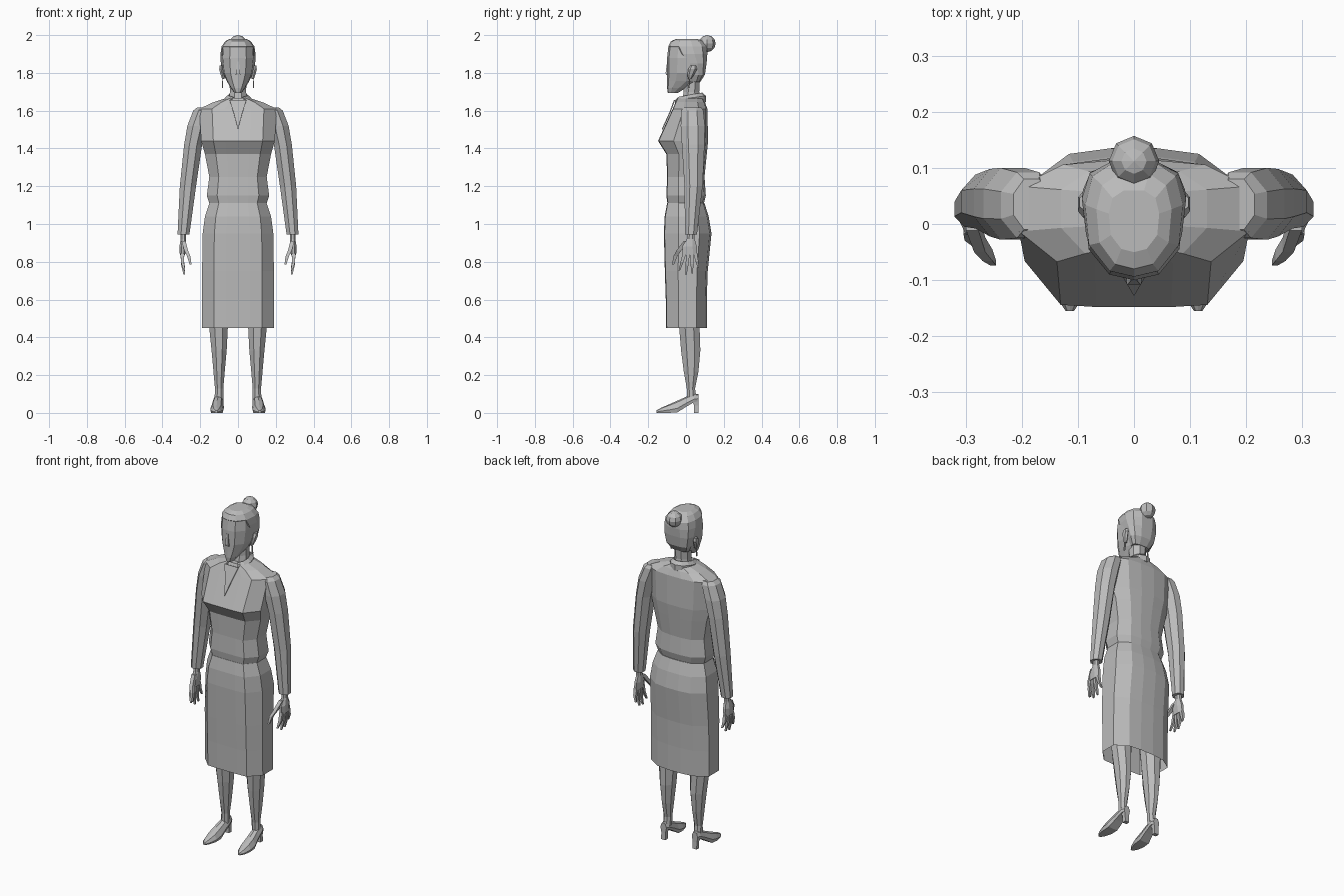
import bpy, bmesh, math
from mathutils import Vector

cube = bpy.data.objects.get("Cube")
if cube:
    bpy.data.objects.remove(cube, do_unlink=True)

grey = bpy.data.materials.new("plain grey")
grey.use_nodes = True
grey.diffuse_color = (0.5, 0.5, 0.5, 1)
grey.node_tree.nodes["Principled BSDF"].inputs["Base Color"].default_value = (0.5, 0.5, 0.5, 1)


def half_shape(points):
    """Complete a right-hand half outline by reflecting it."""
    return points + [(-x, y) for x, y in reversed(points) if x > 0]


def polygon(sides, turn=0.5):
    grow = 1 / math.cos(math.pi / sides)
    steps = [(i + turn) * math.tau / sides for i in range(sides)]
    return [(grow * math.sin(a), -grow * math.cos(a)) for a in steps]


BODY = half_shape([(0, -1), (.34, -1), (.67, -.97), (1, -.38), (1, .5), (.62, .92), (.22, 1), (0, 1)])
HEAD = half_shape([(0, -1), (.5, -.9), (.92, -.45), (1, .25), (.85, .75), (.4, 1)])
OCTAGON = polygon(8)
HEXAGON = polygon(6, 0)
BOX = polygon(4)
BOX = [(x / abs(x), y / abs(y)) for x, y in BOX]
SHOE = half_shape([(0, 1), (.6, .75), (1, -.3), (.85, -1)])


def finish(name, bm, mirror=False):
    bmesh.ops.recalc_face_normals(bm, faces=bm.faces)
    mesh = bpy.data.meshes.new(name)
    bm.to_mesh(mesh)
    bm.free()
    obj = bpy.data.objects.new(name, mesh)
    bpy.context.collection.objects.link(obj)
    mesh.materials.append(grey)
    if mirror:
        obj.modifiers.new("other_side", 'MIRROR')
    return obj


def skin(name, loops, mirror=False, bottom=True, top=True):
    """Join successive loops of points with quads."""
    bm = bmesh.new()
    rows = [[bm.verts.new(p) for p in loop] for loop in loops]
    n = len(rows[0])
    for a, b in zip(rows, rows[1:]):
        for i in range(n):
            j = (i + 1) % n
            bm.faces.new((a[i], a[j], b[j], b[i]))
    if bottom:
        bm.faces.new(rows[0])
    if top:
        bm.faces.new(rows[-1])
    return finish(name, bm, mirror)


def loft(name, shape, rings, along_y=False, **options):
    """Each ring is height, x range, y range (or y, x range, z range)."""
    loops = []
    for h, x0, x1, v0, v1 in rings:
        flat = [((x0 + x1 + px * (x1 - x0)) / 2, (v0 + v1 + pv * (v1 - v0)) / 2)
                for px, pv in shape]
        loops.append([(x, h, v) if along_y else (x, v, h) for x, v in flat])
    return skin(name, loops, **options)


def centred(name, shape, rings, **options):
    return loft(name, shape, [(z, -w, w, y0, y1) for z, w, y0, y1 in rings], **options)


# Clothes on the trunk
centred("skirt", BODY, [
    (.45, .19, -.105, .11), (.6, .19, -.107, .11), (.75, .19, -.112, .115),
    (.95, .187, -.117, .135), (1.04, .175, -.113, .12), (1.11, .152, -.1, .098)],
    bottom=False)
centred("blouse", BODY, [
    (1.1, .148, -.097, .092), (1.15, .165, -.104, .105), (1.25, .152, -.1, .098),
    (1.37, .175, -.104, .11), (1.44, .195, -.148, .117), (1.61, .205, -.07, .113),
    (1.645, .13, -.055, .1), (1.667, .06, -.045, .09)])

# Open neckline, a thin plate lying on the chest
neckline = bmesh.new()
corners = [(0, -.123, 1.5), (.024, -.082, 1.59), (.045, -.058, 1.655),
           (-.045, -.058, 1.655), (-.024, -.082, 1.59)]
neckline.faces.new([neckline.verts.new(p) for p in corners])
plate = finish("neckline", neckline)
plate.modifiers.new("thickness", 'SOLIDIFY').thickness = .006

# Rolled collar, open at the front and higher at the back
collar = []
for i in range(11):
    a = math.radians(30 + 30 * i)
    out = Vector((math.sin(a), -math.cos(a), 0))
    middle = Vector((.052 * out.x, .018 + .068 * out.y, 1.65 + .012 * out.y))
    collar.append([middle + out * (.019 * px) + Vector((0, 0, .029 * pz)) for px, pz in HEXAGON])
skin("collar", collar)

# Sleeves
loft("sleeves", OCTAGON, [
    (.945, .257, .32, -.005, .058), (1.2, .222, .308, -.008, .088),
    (1.42, .19, .285, -.022, .098), (1.52, .165, .268, -.028, .1),
    (1.6, .14, .237, -.025, .092), (1.618, .15, .215, -.01, .08)], mirror=True)

# Hands: palm, four fingers and a thumb
loft("palms", OCTAGON, [
    (.835, .28, .308, -.018, .06), (.88, .274, .31, -.02, .058),
    (.92, .275, .304, .004, .046), (.96, .275, .304, .008, .046)], mirror=True)
for i, (tip_y, tip_z) in enumerate([(-.035, .755), (.0, .733), (.033, .738), (.066, .77)]):
    y = -.008 + .019 * i
    mid_y, mid_z = (y + tip_y) / 2, (.84 + tip_z) / 2
    loft("fingers_%d" % (i + 1), BOX, [
        (tip_z, .28, .289, tip_y - .004, tip_y + .004),
        (mid_z, .286, .302, mid_y - .008, mid_y + .008),
        (.845, .284, .304, y - .009, y + .009)], mirror=True)
loft("thumbs", BOX, [
    (.785, .246, .256, -.074, -.064), (.83, .252, .27, -.066, -.046),
    (.86, .265, .285, -.05, -.024), (.91, .277, .299, -.012, .015)], mirror=True)

# Legs
loft("legs", OCTAGON, [
    (.07, .078, .124, .004, .055), (.13, .078, .122, .004, .048),
    (.22, .07, .13, -.012, .066), (.33, .06, .14, -.026, .076),
    (.45, .054, .152, -.036, .072), (.6, .045, .16, -.05, .08)], mirror=True)

# Heeled shoes
loft("shoes", SHOE, [
    (-.155, .107, .122, 0, .014), (-.13, .09, .138, 0, .028),
    (-.09, .077, .147, 0, .045), (-.045, .075, .146, .003, .065),
    (.0, .076, .136, .032, .085), (.045, .076, .13, .058, .102),
    (.065, .084, .122, .062, .1)], along_y=True, mirror=True)
loft("shoe_heels", BOX, [
    (0, .09, .117, .043, .067), (.04, .09, .117, .043, .065),
    (.075, .083, .123, .025, .065)], mirror=True)

# Neck and head
centred("neck", OCTAGON, [
    (1.63, .05, -.025, .08), (1.7, .043, -.012, .07), (1.79, .046, -.015, .075)])
centred("face", HEAD, [
    (1.693, .018, -.096, -.045), (1.72, .038, -.1, .0), (1.757, .06, -.1, .065),
    (1.8, .079, -.1, .09), (1.88, .088, -.1, .1), (1.935, .083, -.094, .1),
    (1.968, .06, -.075, .08)])
centred("nose", BOX, [
    (1.79, .013, -.106, -.09), (1.8, .011, -.108, -.09), (1.86, .005, -.1, -.09)])

# Pulled-back hair and its bun
centred("hair", HEAD, [
    (1.752, .056, .02, .075), (1.79, .078, .01, .1), (1.85, .091, -.02, .109),
    (1.9, .093, -.068, .113), (1.94, .087, -.094, .111), (1.968, .067, -.08, .09),
    (1.98, .045, -.05, .06)])
bun = bmesh.new()
bmesh.ops.create_uvsphere(bun, u_segments=8, v_segments=6, radius=.045)
bmesh.ops.translate(bun, verts=bun.verts, vec=(0, .112, 1.955))
finish("hair_bun", bun)

# Ears and drop earrings
loft("ears", HEXAGON, [
    (1.768, .07, .084, .012, .028), (1.79, .074, .092, .01, .04),
    (1.82, .08, .1, .014, .056), (1.838, .08, .097, .026, .052)], mirror=True)
loft("earrings", BOX, [
    (1.72, .08, .086, .014, .022), (1.775, .078, .082, .016, .02)], mirror=True)
